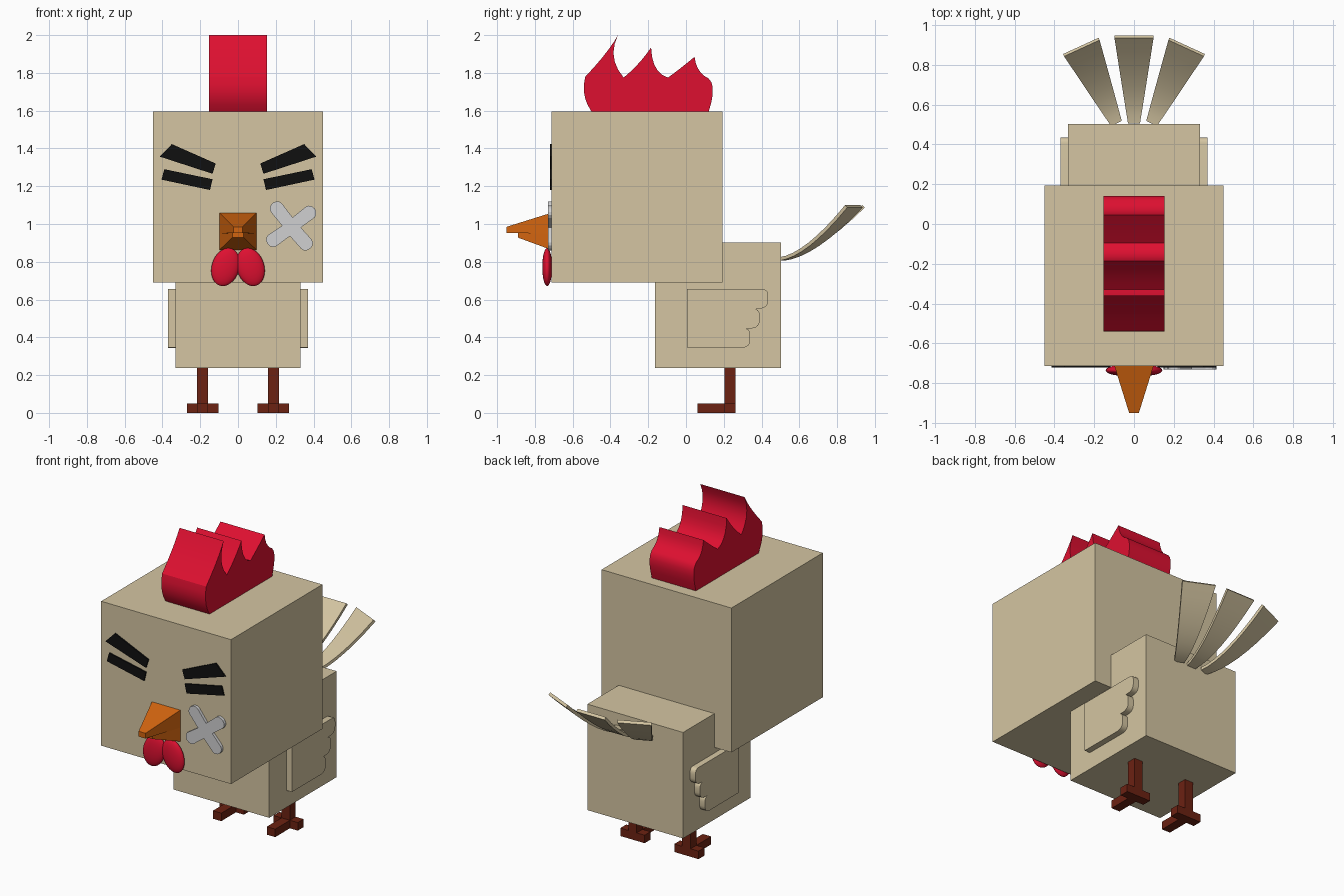
import bpy, bmesh, math
from mathutils import Matrix, Vector

old = bpy.data.objects.get("Cube")
if old:
    bpy.data.objects.remove(old, do_unlink=True)


def material(name, rgb):
    m = bpy.data.materials.new(name)
    m.use_nodes = True
    m.diffuse_color = (*rgb, 1)
    for n in m.node_tree.nodes:
        if n.type == 'BSDF_PRINCIPLED':
            n.inputs["Base Color"].default_value = (*rgb, 1)
    return m


CREAM = material("cream", (0.66, 0.56, 0.36))
RED = material("red", (0.73, 0.005, 0.03))
ORANGE = material("orange", (0.65, 0.13, 0.005))
BROWN = material("brown", (0.15, 0.016, 0.006))
BLACK = material("black", (0.005, 0.005, 0.005))
GREY = material("light grey", (0.63, 0.63, 0.64))


def finish(name, bm, mat, smooth=None):
    bmesh.ops.recalc_face_normals(bm, faces=bm.faces[:])
    me = bpy.data.meshes.new(name)
    bm.to_mesh(me)
    bm.free()
    me.materials.append(mat)
    ob = bpy.data.objects.new(name, me)
    bpy.context.collection.objects.link(ob)
    if smooth:
        bpy.ops.object.select_all(action='DESELECT')
        ob.select_set(True)
        bpy.context.view_layer.objects.active = ob
        bpy.ops.object.shade_smooth_by_angle(angle=math.radians(smooth))
    return ob


def add_box(bm, x, y, z):
    size = Matrix.Diagonal((x[1] - x[0], y[1] - y[0], z[1] - z[0], 1))
    mid = Matrix.Translation([(r[0] + r[1]) / 2 for r in (x, y, z)])
    bmesh.ops.create_cube(bm, size=1, matrix=mid @ size)


def box(name, mat, *ranges):
    bm = bmesh.new()
    add_box(bm, *ranges)
    return finish(name, bm, mat)


def prism(name, mat, pts, axis, lo, hi, smooth=None):
    """Extrude a closed outline from lo to hi along x (points y,z) or y (points x,z)."""
    bm = bmesh.new()
    def place(p, d):
        return (d, *p) if axis == 'x' else (p[0], d, p[1])
    face = bm.faces.new([bm.verts.new(place(p, lo)) for p in pts])
    new = bmesh.ops.extrude_face_region(bm, geom=[face])["geom"]
    move = Vector(place((0, 0), hi - lo))
    bmesh.ops.translate(bm, vec=move, verts=[v for v in new if isinstance(v, bmesh.types.BMVert)])
    return finish(name, bm, mat, smooth)


def curve_pts(a, b, c, n=5):
    """Quadratic curve from a to c pulled toward b."""
    a, b, c = Vector(a), Vector(b), Vector(c)
    return [tuple(a.lerp(b, t).lerp(b.lerp(c, t), t)) for t in [i / n for i in range(n + 1)]]


# Head and body
box("head", CREAM, (-.45, .45), (-.712, .193), (.69, 1.595))
box("body", CREAM, (-.332, .332), (-.165, .503), (.238, .902))

# Comb with three curved points
comb = (curve_pts((-.50, 1.595), (-.56, 1.68), (-.533, 1.78))
        + curve_pts((-.533, 1.78), (-.41, 1.91), (-.36, 2.0))
        + curve_pts((-.36, 2.0), (-.42, 1.88), (-.33, 1.775))
        + curve_pts((-.33, 1.775), (-.24, 1.85), (-.185, 1.935))
        + curve_pts((-.185, 1.935), (-.18, 1.80), (-.095, 1.775))
        + curve_pts((-.095, 1.775), (-.02, 1.83), (.045, 1.885))
        + curve_pts((.045, 1.885), (.055, 1.80), (.12, 1.77))
        + curve_pts((.12, 1.77), (.165, 1.73), (.12, 1.595)))
comb = [p for i, p in enumerate(comb) if p != comb[i - 1]]
prism("comb", RED, comb, 'x', -.153, .153, 30)

# Wings with three rounded feather lobes
wing = [(.005, .345), (.005, .655)]
for tip, top in ((.435, .655), (.39, .55), (.34, .447)):
    bottom = top - .103
    wing += curve_pts((tip - .03, top), (tip, top), (tip, top - .035))
    wing += curve_pts((tip, bottom + .04), (tip - .003, bottom), (tip - .05, bottom))
for side, name in ((1, "left"), (-1, "right")):
    prism(name + "_wing", CREAM, wing, 'x', side * .32, side * .37, 30)

# Legs and T-shaped feet
for side, name in ((1, "left"), (-1, "right")):
    c = side * .187
    stem = (c - .029, c + .029)
    box(name + "_leg", BROWN, stem, (.205, .263), (.05, .24))
    bm = bmesh.new()
    add_box(bm, stem, (.06, .205), (0, .05))
    add_box(bm, (c - .084, c + .084), (.205, .263), (0, .05))
    finish(name + "_foot", bm, BROWN)


# Beak halves, each a tapered block
def beak(name, base_y, tip_y, base_z, tip_z, tip_x):
    bm = bmesh.new()
    rings = [[bm.verts.new((sx * w, y, z[k])) for sx, k in ((-1, 0), (1, 0), (1, 1), (-1, 1))]
             for w, y, z in ((.099, base_y, base_z), (tip_x, tip_y, tip_z))]
    for ring in rings:
        bm.faces.new(ring)
    for i in range(4):
        j = (i + 1) % 4
        bm.faces.new((rings[0][i], rings[0][j], rings[1][j], rings[1][i]))
    finish(name, bm, ORANGE)


beak("upper_beak", -.71, -.95, (.95, 1.06), (.952, .985), .024)
beak("lower_beak", -.71, -.89, (.862, .952), (.928, .952), .03)

# Wattles
for side, name in ((1, "left"), (-1, "right")):
    bm = bmesh.new()
    mat = (Matrix.Translation((side * .066, -.735, .772)) @ Matrix.Rotation(side * -.3, 4, 'Y')
           @ Matrix.Diagonal((.073, .026, .103, 1)))
    bmesh.ops.create_uvsphere(bm, u_segments=24, v_segments=16, radius=1, matrix=mat)
    finish(name + "_wattle", bm, RED, 60)

# Eyebrows and closed eyes
brow = [(.415, 1.357), (.35, 1.423), (.118, 1.32), (.135, 1.266)]
eye = [(.405, 1.235), (.39, 1.29), (.135, 1.237), (.148, 1.18)]
for side, name in ((1, "left"), (-1, "right")):
    for part, pts in (("eyebrow", brow), ("eye", eye)):
        prism(f"{name}_{part}", BLACK, [(side * x, z) for x, z in pts], 'y', -.711, -.721)

# Cross-shaped cheek patch with rounded arms
patch = []
for x, z in ((.385, 1.065), (.365, .89), (.178, .91), (.2, 1.09)):
    mid = Vector((.283, .985))
    out = (Vector((x, z)) - mid).normalized()
    across = Vector((-out.y, out.x))
    end = Vector((x, z))
    patch.append(mid + (out + across).normalized() * .05)
    patch += [end + across * .037 * math.cos(a) + out * .032 * math.sin(a) - out * .005
              for a in [math.pi * i / 6 for i in range(7)]]
prism("cheek_patch", GREY, patch, 'y', -.711, -.73)

# Tail feathers, curving upward and fanned out
for name, x, turn, reach in (("middle", 0, 0, .438), ("left", .09, -.43, .425), ("right", -.09, .43, .425)):
    bm = bmesh.new()
    rings = []
    path = curve_pts((0, .806), (.17, .825), (reach, 1.087), 8)
    for i, (r, z) in enumerate(path):
        a, b = path[max(i - 1, 0)], path[min(i + 1, 8)]
        run = Vector((b[0] - a[0], b[1] - a[1])).normalized() * .018
        w = .03 + .068 * r / reach
        rings.append([bm.verts.new(p) for p in ((-w, r, z), (w, r, z),
                      (w, r - run.y, z + run.x), (-w, r - run.y, z + run.x))])
    for p, q in zip(rings, rings[1:]):
        for i in range(4):
            j = (i + 1) % 4
            bm.faces.new((p[i], p[j], q[j], q[i]))
    bm.faces.new(rings[0])
    bm.faces.new(rings[-1])
    bm.transform(Matrix.Translation((x, .508, 0)) @ Matrix.Rotation(turn, 4, 'Z'))
    finish(name + "_tail_feather", bm, CREAM, 30)
